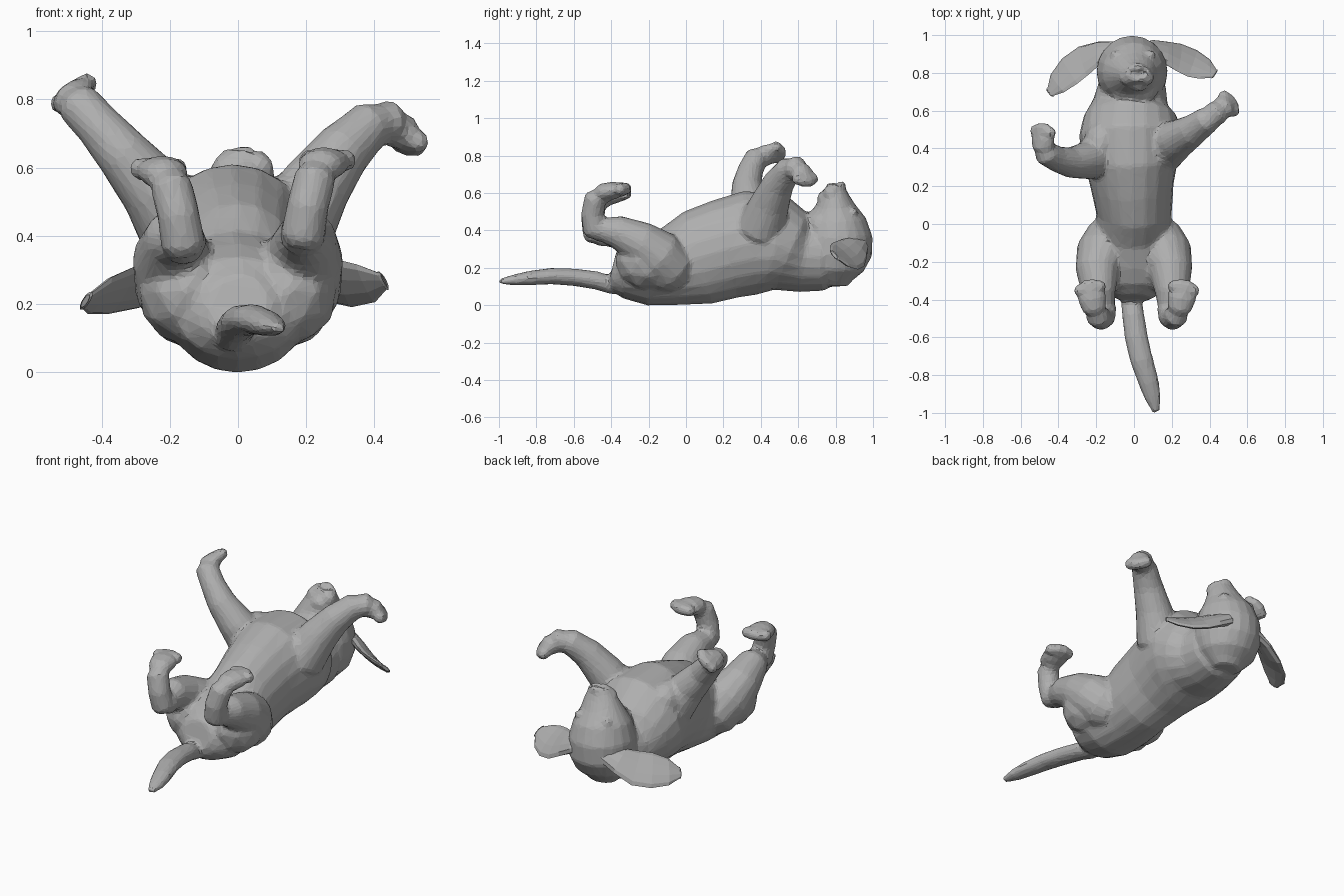
import bpy
import bmesh
import math
from mathutils import Vector, Matrix

cube = bpy.data.objects.get("Cube")
if cube:
    bpy.data.objects.remove(cube, do_unlink=True)

# Material
grey = bpy.data.materials.new("plain_grey")
grey.use_nodes = True
colour = (0.43, 0.43, 0.43, 1)
grey.diffuse_color = colour
for node in grey.node_tree.nodes:
    if node.type == "BSDF_PRINCIPLED":
        node.inputs["Base Color"].default_value = colour
        node.inputs["Roughness"].default_value = 0.8


def loft(bm, rows, up, sides=16, cap=0.5):
    """Skin elliptical rings; a row is x, y, z, half width, half height along up."""
    rows = [tuple(r) + (r[-1],) * (len(r) == 4) for r in rows]
    centres = [Vector(r[:3]) for r in rows]
    up = Vector(up)
    sections = []
    for i, row in enumerate(rows):
        before = centres[max(i - 1, 0)]
        after = centres[min(i + 1, len(rows) - 1)]
        along = (after - before).normalized()
        side = along.cross(up).normalized()
        top = side.cross(along)
        sections.append((centres[i], along, side, top, row[3], row[4]))
    # Rounded ends
    for index, sign in ((0, -1), (len(sections), 1)):
        c, along, side, top, w, h = sections[0 if sign < 0 else -1]
        end = c + along * sign * cap * min(w, h)
        sections.insert(index, (end, along, side, top, w * 0.7, h * 0.7))
    rings = []
    for c, along, side, top, w, h in sections:
        ring = []
        for k in range(sides):
            a = math.tau * k / sides
            ring.append(bm.verts.new(c + side * w * math.cos(a) + top * h * math.sin(a)))
        rings.append(ring)
    for low, high in zip(rings, rings[1:]):
        for k in range(sides):
            n = (k + 1) % sides
            bm.faces.new((low[k], low[n], high[n], high[k]))
    bm.faces.new(rings[0][::-1])
    bm.faces.new(rings[-1])


def blob(bm, centre, size):
    matrix = Matrix.Translation(centre) @ Matrix.Diagonal((*size, 1))
    bmesh.ops.create_icosphere(bm, subdivisions=2, radius=1, matrix=matrix)


def paw(bm, heel, tip, normal, width, height):
    """Flattened pad with four toes fanned around its end."""
    heel, tip = Vector(heel), Vector(tip)
    forward = (tip - heel).normalized()
    across = forward.cross(Vector(normal)).normalized()
    loft(bm, [(*heel, width * 0.85, height), (*heel.lerp(tip, 0.6), width, height),
              (*tip, width * 0.9, height * 0.85)], normal)
    for step in (-1.5, -0.5, 0.5, 1.5):
        reach = 0.02 if abs(step) < 1 else 0.004
        blob(bm, tip + across * step * width * 0.46 + forward * reach, (height * 0.72,) * 3)


def finish(bm, name):
    bmesh.ops.recalc_face_normals(bm, faces=bm.faces[:])
    mesh = bpy.data.meshes.new(name)
    bm.to_mesh(mesh)
    bm.free()
    mesh.materials.append(grey)
    obj = bpy.data.objects.new(name, mesh)
    bpy.context.collection.objects.link(obj)
    return obj


X, Y, Z = (1, 0, 0), (0, 1, 0), (0, 0, 1)
body = bmesh.new()

# Torso, from rump through the neck
loft(body, [
    (0, -.37, .21, .13, .12),
    (0, -.33, .2, .19, .15),
    (0, -.22, .2, .21, .19),
    (-.01, -.08, .22, .2, .212),
    (0, .06, .265, .2, .257),
    (-.01, .2, .31, .22, .268),
    (-.015, .34, .345, .25, .28),
    (-.02, .47, .345, .272, .272),
    (-.02, .56, .3, .25, .225),
    (-.02, .64, .27, .2, .19),
    (-.01, .73, .27, .18, .18),
    (-.01, .83, .28, .16, .165),
], Z, sides=20, cap=0.2)

# Head, from the back of the skull up to the muzzle
loft(body, [
    (-.01, .80, .145, .11, .09),
    (-.01, .80, .2, .165, .15),
    (-.01, .807, .28, .188, .188),
    (-.01, .807, .38, .187, .19),
    (-.005, .805, .47, .163, .157),
    (.005, .797, .545, .12, .108),
    (.015, .797, .605, .092, .074),
    (.02, .80, .65, .072, .052),
], Y, sides=20, cap=0.35)

# Jaw, lips, nose and eyes
blob(body, (0, .715, .44), (.135, .085, .1))
blob(body, (.025, .735, .58), (.05, .035, .045))
blob(body, (.018, .83, .655), (.037, .025, .022))
for side in (-1, 1):
    blob(body, (side * .045 + .015, .775, .61), (.048, .045, .048))
    blob(body, (side * .092 - .005, .9, .512), (.03, .02, .022))

# Shoulders and haunches
for side in (-1, 1):
    blob(body, (side * .16 - .01, .42, .49), (.1, .13, .11))
    blob(body, (side * .15, -.21, .25), (.145, .17, .16))

# Left front leg, bent at the wrist
loft(body, [
    (.15, .40, .42, .13), (.23, .45, .56, .105), (.31, .495, .665, .085),
    (.385, .55, .735, .073), (.44, .59, .745, .067), (.475, .615, .72, .06),
], X)
paw(body, (.46, .61, .735), (.5, .635, .69), (.6, .4, .7), .066, .048)

# Right front leg, stretched up and out
loft(body, [
    (-.16, .38, .42, .13), (-.25, .335, .55, .1), (-.34, .325, .655, .08),
    (-.41, .345, .735, .068), (-.465, .375, .795, .066), (-.485, .42, .81, .058),
], X)
paw(body, (-.482, .40, .81), (-.482, .485, .828), (-.6, 0, .8), .072, .045)

# Hind legs: thigh, then folded shank and foot
for side, inset, drop in ((1, 0, 0), (-1, .03, .025)):
    loft(body, [
        (side * .12, -.08, .2, .14), (side * .165, -.16, .28, .145),
        (side * .195, -.25, .35, .115), (side * (.2 - inset / 2), -.37, .405, .088),
        (side * (.19 - inset), -.46, .42 - drop, .072),
    ], X)
    loft(body, [
        (side * (x - inset), y, z - drop, r) for x, y, z, r in (
            (.19, -.485, .41, .065), (.205, -.5, .5, .062),
            (.225, -.485, .58, .062), (.24, -.44, .61, .055))
    ], X)
    paw(body, (side * (.24 - inset), -.45, .615 - drop),
        (side * (.262 - inset), -.345, .632 - drop), Z, .077, .048)

# Tail, trailing to one side
loft(body, [
    (-.02, -.30, .13, .055, .06), (-.015, -.4, .12, .056, .05),
    (-.005, -.48, .145, .06, .05), (.012, -.6, .162, .063, .048),
    (.04, -.72, .168, .062, .045), (.075, -.83, .158, .056, .04),
    (.1, -.92, .147, .045, .03), (.118, -.99, .14, .026, .02),
], Z, sides=10)

# Fuse the skin and reduce it to flat facets
dog_body = finish(body, "dog_body")
remesh = dog_body.modifiers.new("fuse", "REMESH")
remesh.mode = "VOXEL"
remesh.voxel_size = 0.012
soften = dog_body.modifiers.new("soften", "SMOOTH")
soften.factor = 0.5
soften.iterations = 5
facet = dog_body.modifiers.new("facet", "DECIMATE")
facet.ratio = 0.1
bpy.context.view_layer.update()
evaluated = dog_body.evaluated_get(bpy.context.evaluated_depsgraph_get())
baked = bpy.data.meshes.new_from_object(evaluated)
dog_body.modifiers.clear()
dog_body.data = baked
if not baked.materials:
    baked.materials.append(grey)
for polygon in baked.polygons:
    polygon.use_smooth = False
    polygon.material_index = 0

# Floppy ears, thin leaves tilted outwards
ears = {
    "right_ear": ([
        (-.1, .915, .34, .06, .035), (-.19, .9, .305, .08, .028),
        (-.27, .862, .268, .105, .022), (-.34, .81, .253, .105, .018),
        (-.405, .745, .237, .08, .015), (-.445, .695, .222, .038, .012),
    ], (-.4, .5, .7)),
    "left_ear": ([
        (.09, .925, .345, .06, .035), (.17, .905, .315, .08, .028),
        (.24, .88, .288, .1, .022), (.31, .85, .273, .102, .018),
        (.375, .82, .273, .08, .015), (.425, .795, .28, .04, .012),
    ], (.3, .6, .7)),
}
parts = [dog_body]
for name, (rows, normal) in ears.items():
    ear = bmesh.new()
    loft(ear, rows, normal, sides=10)
    parts.append(finish(ear, name))

# Rest the model on the floor
lowest = min(v.co.z for v in baked.vertices)
for part in parts:
    part.data.transform(Matrix.Translation((0, 0, -lowest)))
